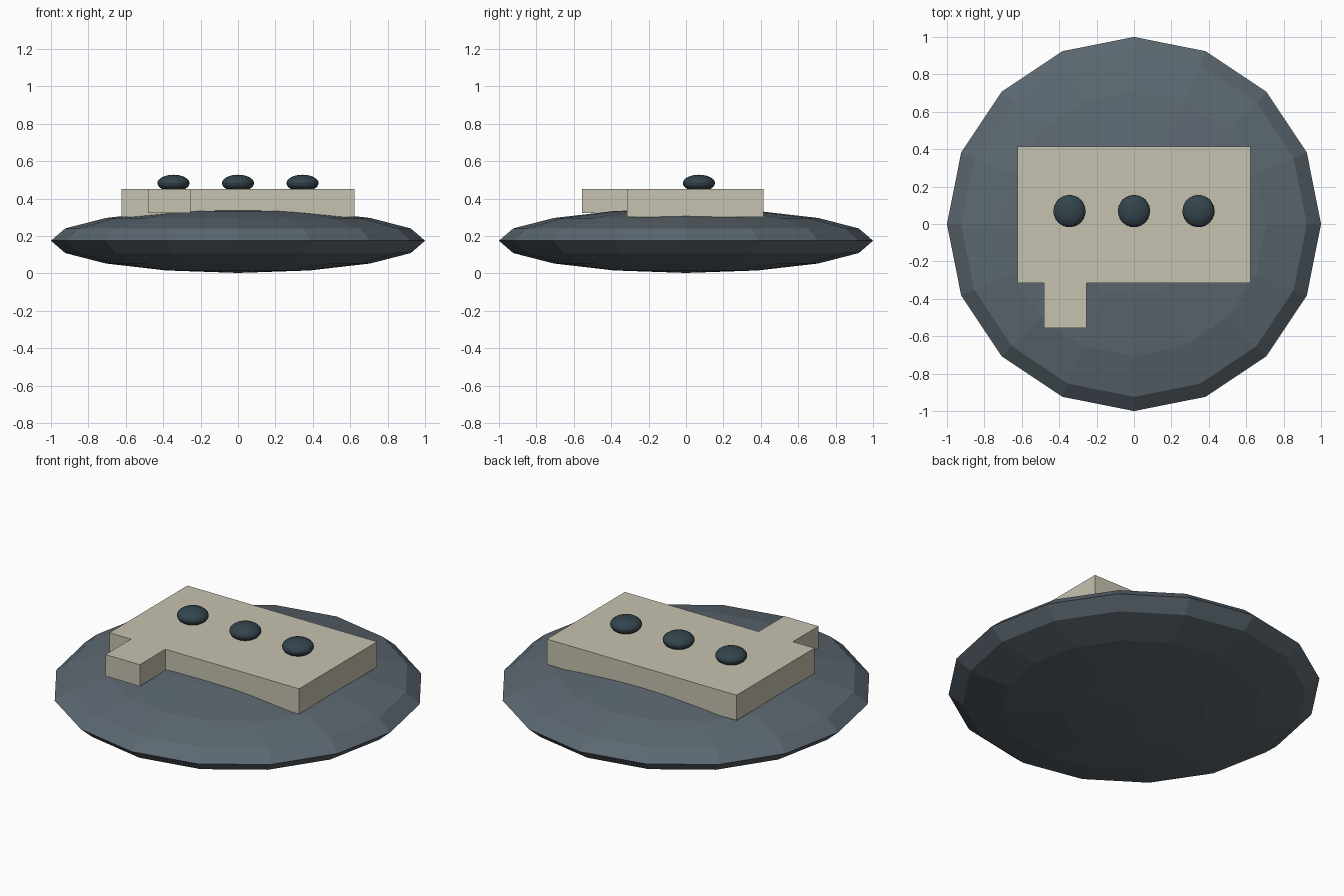
import bpy

if "Cube" in bpy.data.objects:
    bpy.data.objects.remove(bpy.data.objects["Cube"])


def material(name, rgb):
    m = bpy.data.materials.new(name)
    m.diffuse_color = (*rgb, 1)
    m.use_nodes = True
    m.node_tree.nodes["Principled BSDF"].inputs["Base Color"].default_value = m.diffuse_color
    return m


slate = material("slate_grey", (0.107, 0.137, 0.163))
cream = material("warm_cream", (0.57, 0.54, 0.435))
teal = material("dark_teal", (0.033, 0.059, 0.073))


def finish(name, scale, mat):
    ob = bpy.context.object
    ob.name = ob.data.name = name
    ob.scale = scale
    bpy.ops.object.transform_apply(location=False, rotation=False, scale=True)
    ob.data.materials.append(mat)
    return ob


def ellipsoid(name, loc, scale, segments, rings, mat):
    bpy.ops.mesh.primitive_uv_sphere_add(segments=segments, ring_count=rings,
                                         radius=1, location=loc)
    return finish(name, scale, mat)


def block(name, low, high, mat):
    centre = [(a + b) / 2 for a, b in zip(low, high)]
    bpy.ops.mesh.primitive_cube_add(size=1, location=centre)
    return finish(name, [b - a for a, b in zip(low, high)], mat)


# Flattened faceted body
ellipsoid("body", (0, 0, 0.175), (1, 1, 0.172), 16, 8, slate)

# Raised panel with a small tab at the front left
block("panel", (-0.622, -0.316, 0.302), (0.622, 0.415, 0.452), cream)
block("panel_tab", (-0.48, -0.556, 0.324), (-0.255, -0.316, 0.452), cream)

# Row of three buttons
for i in (-1, 0, 1):
    ellipsoid(f"button_{i + 2}", (0.345 * i, 0.069, 0.483),
              (0.086, 0.086, 0.045), 24, 12, teal)
